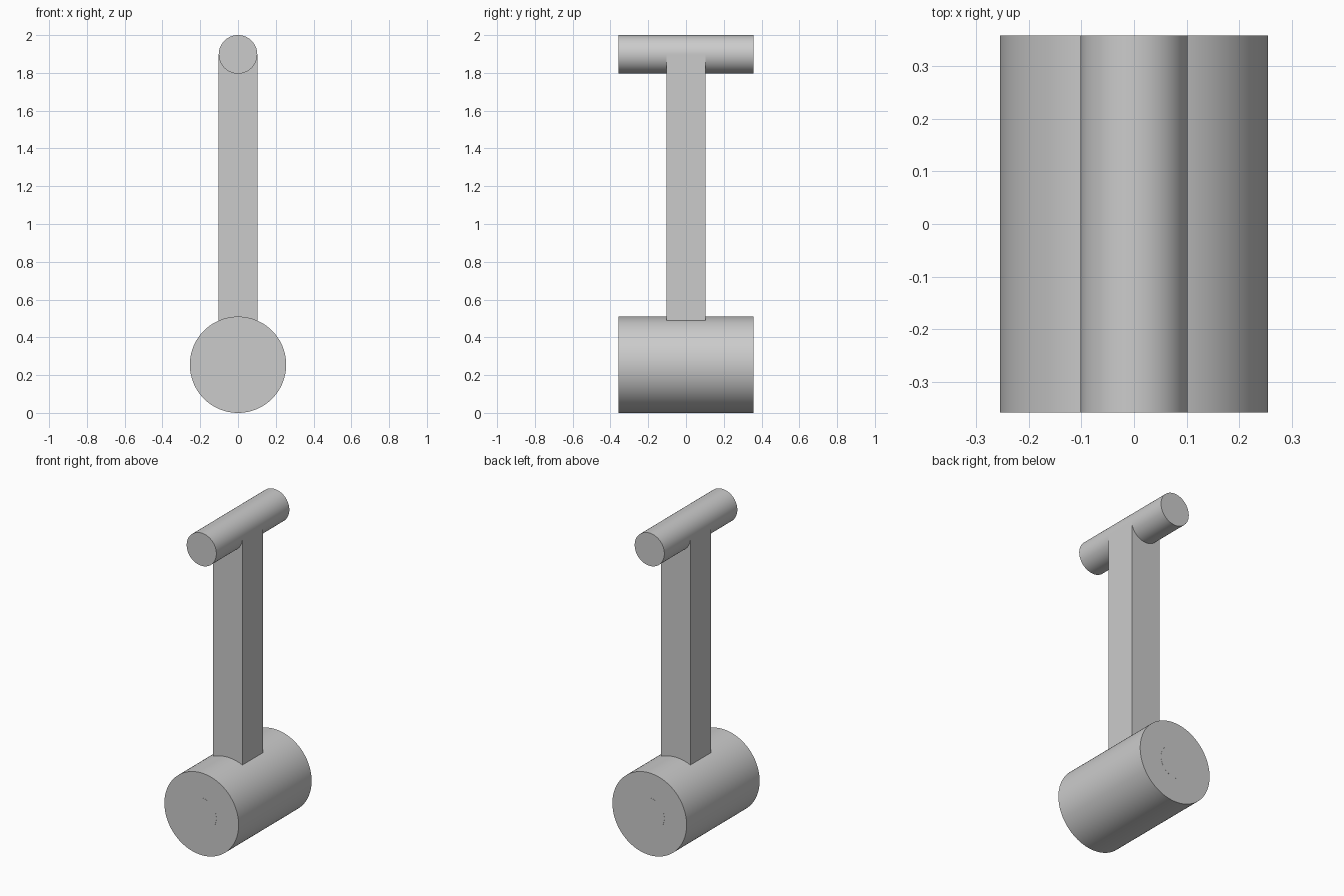
import bpy
import math

cube = bpy.data.objects.get("Cube")
if cube:
    bpy.data.objects.remove(cube, do_unlink=True)

grey = bpy.data.materials.new("plain grey")
grey.use_nodes = True
COLOUR = (0.6, 0.6, 0.6, 1)
grey.diffuse_color = COLOUR
grey.node_tree.nodes["Principled BSDF"].inputs["Base Color"].default_value = COLOUR

HEAD_R = 0.255     # drum radius
BAR_R = 0.102      # grip radius, also half the post width
LENGTH = 0.716     # both cylinders run this far along y
HEAD_Z = HEAD_R
BAR_Z = 2 - BAR_R


def finish(name):
    obj = bpy.context.object
    obj.name = name
    obj.data.materials.append(grey)
    return obj


def cylinder(name, radius, z, length=LENGTH):
    bpy.ops.mesh.primitive_cylinder_add(
        vertices=96, radius=radius, depth=length,
        location=(0, 0, z), rotation=(math.pi / 2, 0, 0))
    bpy.ops.object.shade_smooth_by_angle(angle=math.radians(30))
    return finish(name)


# Heavy drum at the bottom, with its axle showing at both ends
cylinder("head_drum", HEAD_R, HEAD_Z)
cylinder("axle", BAR_R, HEAD_Z, LENGTH + 0.001)

# Cross grip at the top
cylinder("grip_bar", BAR_R, BAR_Z)

# Square post from the axle to the middle of the grip
bpy.ops.mesh.primitive_cube_add(size=1, location=(0, 0, (HEAD_Z + BAR_Z) / 2))
post = finish("post")
post.scale = (2 * BAR_R, 2 * BAR_R, BAR_Z - HEAD_Z)
bpy.ops.object.transform_apply(location=False, rotation=False, scale=True)
